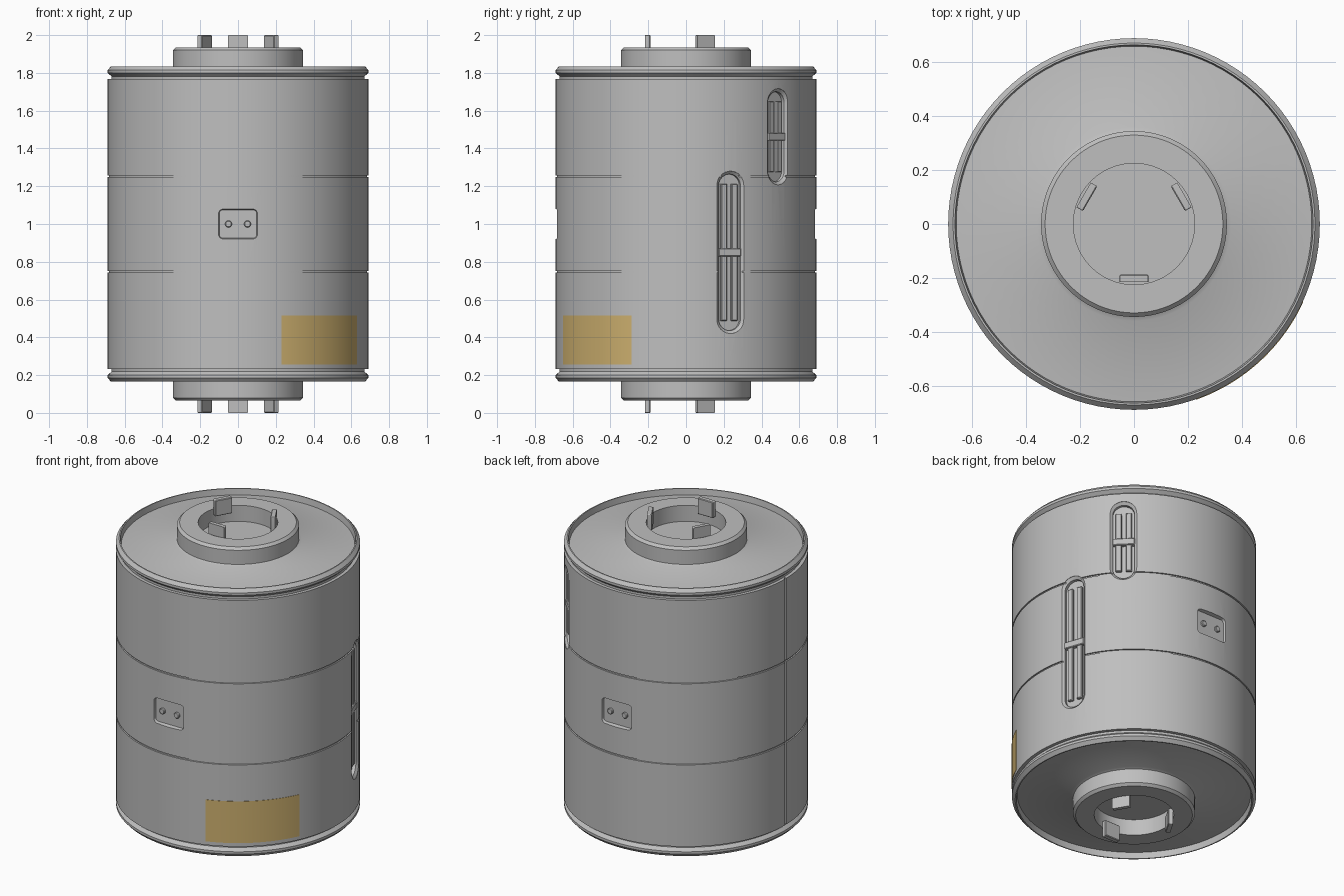
import bpy, bmesh, math
from mathutils import Matrix, Vector

cube = bpy.data.objects.get("Cube")
if cube:
    bpy.data.objects.remove(cube, do_unlink=True)

SEGS = 96
R = 0.69


def material(name, rgb):
    m = bpy.data.materials.new(name)
    m.use_nodes = True
    m.diffuse_color = (*rgb, 1)
    m.node_tree.nodes["Principled BSDF"].inputs["Base Color"].default_value = (*rgb, 1)
    return m


GREY = material("metal grey", (0.52, 0.52, 0.52))
TAN = material("label tan", (0.62, 0.44, 0.16))


def finish(name, bm, mat=GREY):
    bmesh.ops.recalc_face_normals(bm, faces=bm.faces)
    mesh = bpy.data.meshes.new(name)
    bm.to_mesh(mesh)
    bm.free()
    mesh.materials.append(mat)
    obj = bpy.data.objects.new(name, mesh)
    bpy.context.collection.objects.link(obj)
    return obj


def smooth(obj):
    bpy.ops.object.select_all(action="DESELECT")
    obj.select_set(True)
    bpy.context.view_layer.objects.active = obj
    bpy.ops.object.shade_smooth_by_angle(angle=math.radians(25))


def lathe(name, profile):
    """Closed solid of revolution; profile starts and ends on the axis."""
    bm = bmesh.new()
    rings = []
    for r, z in profile:
        count = SEGS if r > 0 else 1
        rings.append([bm.verts.new((r * math.cos(math.tau * i / SEGS),
                                    r * math.sin(math.tau * i / SEGS), z))
                      for i in range(count)])
    for a, b in zip(rings, rings[1:]):
        for i in range(SEGS):
            j = (i + 1) % SEGS
            quad = [a[i % len(a)], a[j % len(a)], b[j % len(b)], b[i % len(b)]]
            bm.faces.new(list(dict.fromkeys(quad)))
    return finish(name, bm)


def rounded(w, h, r, n=8):
    pts = []
    for k, (sx, sz) in enumerate([(1, 1), (-1, 1), (-1, -1), (1, -1)]):
        for i in range(n + 1):
            a = math.pi / 2 * (k + i / n)
            pts.append((sx * (w / 2 - r) + r * math.cos(a),
                        sz * (h / 2 - r) + r * math.sin(a)))
    return pts


def pad(bm, az, z, w, h, r, levels):
    """Rounded block facing outward at an azimuth; levels are (radius, inset)."""
    rot = Matrix.Rotation(math.radians(az), 3, "Z")
    rings = []
    for dist, inset in levels:
        shape = rounded(w - 2 * inset, h - 2 * inset, max(r - inset, 0.001))
        rings.append([bm.verts.new(rot @ Vector((dist, u, z + v))) for u, v in shape])
    for a, b in zip(rings, rings[1:]):
        for i in range(len(a)):
            j = (i + 1) % len(a)
            bm.faces.new((a[i], a[j], b[j], b[i]))
    bm.faces.new(rings[0])
    bm.faces.new(rings[-1])


# Drum shell with two ring grooves
profile = [(0, 0.232), (R, 0.232)]
for z in (0.747, 1.253):
    profile += [(R, z - 0.005), (R - 0.007, z - 0.004), (R - 0.007, z + 0.004), (R, z + 0.005)]
profile += [(R, 1.768), (0, 1.768)]
shell = lathe("drum_shell", profile)

# Recesses: slider slots, sockets and the vertical seam
SLOTS = [("lower", 20, 0.85, 0.86), ("upper", 45, 1.462, 0.51)]
SOCKETS = [("front", -90), ("back", 90)]
bm = bmesh.new()
for _, az, z, length in SLOTS:
    pad(bm, az, z, 0.155, length, 0.0775,
        [(0.655, 0.016), (0.674, 0.016), (0.687, 0), (0.72, 0)])
for _, az in SOCKETS:
    pad(bm, az, 1, 0.21, 0.16, 0.025, [(0.668, 0.006), (0.69, 0), (0.72, 0)])
pad(bm, 180, 1, 0.014, 1.7, 0.002, [(0.678, 0), (0.72, 0)])
cutter = finish("recess_cutter", bm)
cutter.hide_render = True
mod = shell.modifiers.new("recesses", "BOOLEAN")
mod.operation = "DIFFERENCE"
mod.solver = "EXACT"
mod.object = cutter
bpy.context.view_layer.update()
cut_mesh = bpy.data.meshes.new_from_object(
    shell.evaluated_get(bpy.context.evaluated_depsgraph_get()))
shell.modifiers.clear()
shell.data = cut_mesh
bpy.data.objects.remove(cutter, do_unlink=True)
smooth(shell)

# Rails and slider in each slot
for side, az, z, length in SLOTS:
    bm = bmesh.new()
    rot = Matrix.Rotation(math.radians(az), 3, "Z")
    for off in (-0.029, 0.029):
        start = len(bm.verts)
        pad(bm, az, z, 0.034, length - 0.135, 0.004,
            [(0.65, 0), (0.668, 0), (0.672, 0.004)])
        bm.verts.ensure_lookup_table()
        bmesh.ops.translate(bm, verts=bm.verts[start:], vec=rot @ Vector((0, off, 0)))
    smooth(finish(side + "_slot_rails", bm))
    bm = bmesh.new()
    pad(bm, az, z, 0.128, 0.042, 0.004, [(0.65, 0), (0.676, 0), (0.68, 0.004)])
    smooth(finish(side + "_slot_slider", bm))

# Contact buttons in the sockets
for side, az in SOCKETS:
    bm = bmesh.new()
    rot = Matrix.Rotation(math.radians(az), 3, "Z")
    for off in (-0.05, 0.05):
        start = len(bm.verts)
        pad(bm, az, 1, 0.036, 0.036, 0.0179, [(0.66, 0), (0.677, 0), (0.681, 0.004)])
        bm.verts.ensure_lookup_table()
        bmesh.ops.translate(bm, verts=bm.verts[start:], vec=rot @ Vector((0, off, 0)))
    bmesh.ops.remove_doubles(bm, verts=bm.verts, dist=0.0003)
    smooth(finish(side + "_socket_buttons", bm))

# End caps: rim, shallow cone, hollow collar and three lugs, mirrored top to bottom
CAP = [(0, 1.835), (0.225, 1.835), (0.225, 1.935), (0.33, 1.935), (0.345, 1.92),
       (0.345, 1.832), (0.36, 1.825), (0.66, 1.797), (0.665, 1.835), (0.672, 1.835),
       (R, 1.815), (R, 1.8), (0.67, 1.782), (0.67, 1.76), (0, 1.76)]
for side, flip in (("top", False), ("bottom", True)):
    smooth(lathe(side + "_cap", [(r, 2 - z if flip else z) for r, z in CAP]))
    for k, az in enumerate((-90, 30, 150)):
        bm = bmesh.new()
        pad(bm, az, 0.05 if flip else 1.95, 0.106, 0.1, 0.005,
            [(0.188, 0.004), (0.192, 0), (0.216, 0)])
        smooth(finish(f"{side}_lug_{k + 1}", bm))

# Curved label wrapped around the lower shell
bm = bmesh.new()
rows = []
for i in range(33):
    a = math.radians(-70.5 + 45.8 * i / 32)
    rows.append([bm.verts.new((r * math.cos(a), r * math.sin(a), z))
                 for r, z in ((R - 0.003, 0.255), (R + 0.002, 0.255),
                              (R + 0.002, 0.515), (R - 0.003, 0.515))])
for a, b in zip(rows, rows[1:]):
    for i in range(4):
        j = (i + 1) % 4
        bm.faces.new((a[i], a[j], b[j], b[i]))
bm.faces.new(rows[0])
bm.faces.new(rows[-1])
smooth(finish("label", bm, TAN))
